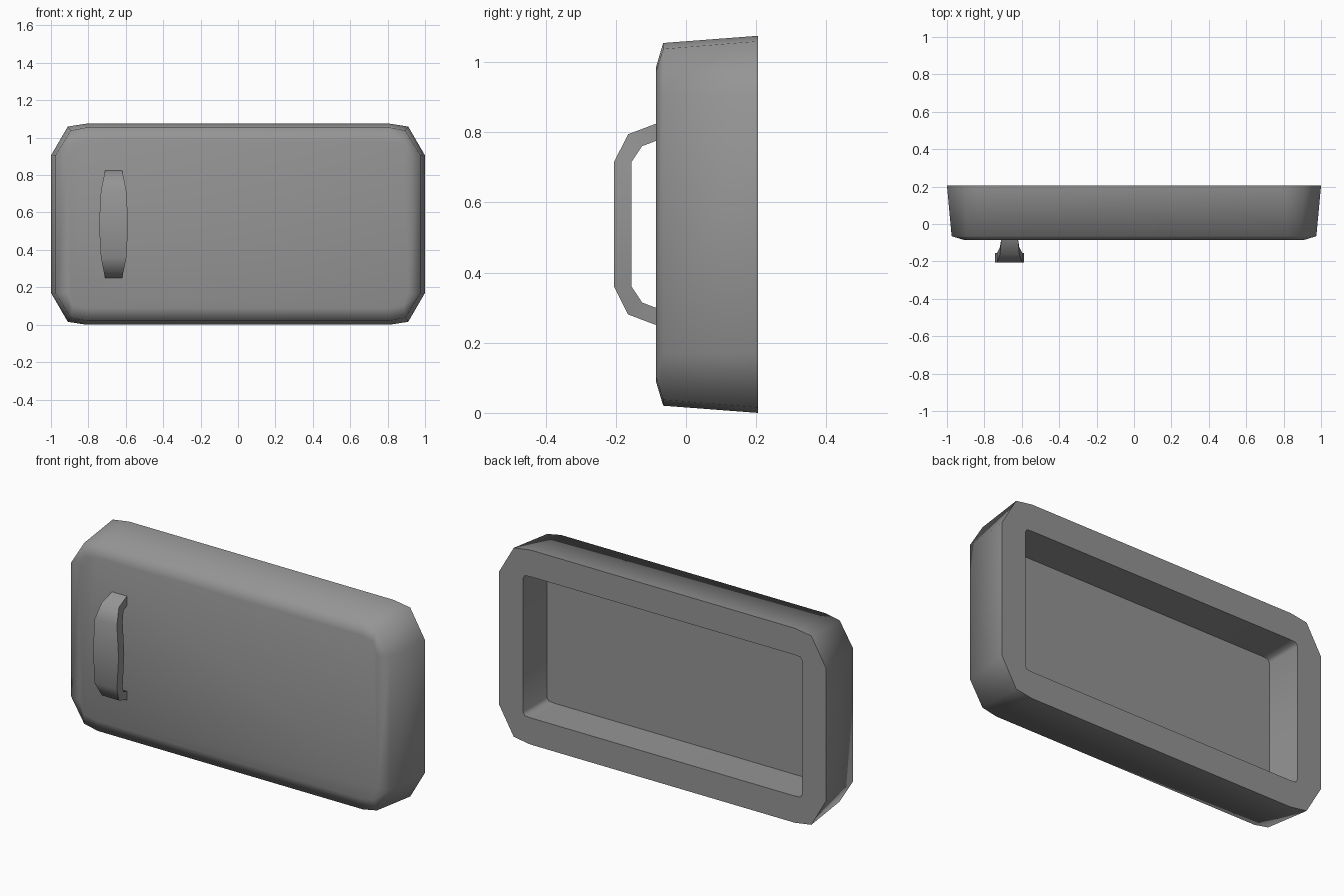
import bpy
import bmesh
import math

cube = bpy.data.objects.get("Cube")
if cube:
    bpy.data.objects.remove(cube, do_unlink=True)

MID_Z = 0.5375

grey = bpy.data.materials.new("plain grey")
grey.use_nodes = True
grey.diffuse_color = (0.3, 0.3, 0.3, 1)
grey.node_tree.nodes["Principled BSDF"].inputs["Base Color"].default_value = (0.3, 0.3, 0.3, 1)


def finish(bm, name):
    """Turn a bmesh into a shaded object."""
    bmesh.ops.recalc_face_normals(bm, faces=bm.faces)
    mesh = bpy.data.meshes.new(name)
    bm.to_mesh(mesh)
    bm.free()
    mesh.materials.append(grey)
    obj = bpy.data.objects.new(name, mesh)
    bpy.context.collection.objects.link(obj)
    bpy.ops.object.select_all(action="DESELECT")
    obj.select_set(True)
    bpy.context.view_layer.objects.active = obj
    bpy.ops.object.shade_smooth_by_angle(angle=math.radians(80))


def loft(bm, rings):
    """Bridge neighbouring rings and cap both ends."""
    loops = [[bm.verts.new(p) for p in ring] for ring in rings]
    for a, b in zip(loops, loops[1:]):
        for i in range(len(a)):
            j = (i + 1) % len(a)
            bm.faces.new((a[i], a[j], b[j], b[i]))
    bm.faces.new(loops[0])
    bm.faces.new(loops[-1])


def panel_ring(y, corner):
    """Mirror one corner (x, height from middle) into a full outline."""
    top = corner + [(-x, z) for x, z in reversed(corner)]
    outline = top + [(-x, -z) for x, z in top]
    return [(x, y, MID_Z + z) for x, z in outline]


# Door panel: rounded front, tapered sides, flat rim and recessed back
opening = [(0.853, 0.37), (0.842, 0.387), (0.80, 0.39)]
bm = bmesh.new()
loft(bm, [
    panel_ring(-0.085, [(0.91, 0.37), (0.885, 0.437), (0.81, 0.45)]),
    panel_ring(-0.065, [(0.975, 0.37), (0.895, 0.50), (0.81, 0.517)]),
    panel_ring(0.205, [(1.0, 0.367), (0.91, 0.522), (0.81, 0.5375)]),
    panel_ring(0.205, opening),
    panel_ring(-0.005, opening),
])
finish(bm, "door_panel")

# Handle: (outer y, outer z, inner y, inner z, half width), top half
half = [
    (-0.08, 0.289, -0.08, 0.240, 0.045),
    (-0.165, 0.257, -0.125, 0.223, 0.052),
    (-0.205, 0.178, -0.155, 0.178, 0.068),
]
middle = [(-0.205, 0, -0.155, 0, 0.078)]
lower = [(oy, -oz, iy, -iz, w) for oy, oz, iy, iz, w in reversed(half)]
HANDLE_X = -0.665
sections = []
for oy, oz, iy, iz, w in half + middle + lower:
    left, right = HANDLE_X + w, HANDLE_X - w
    sections.append([(right, oy, MID_Z + oz), (left, oy, MID_Z + oz),
                     (left, iy, MID_Z + iz), (right, iy, MID_Z + iz)])
bm = bmesh.new()
loft(bm, sections)
finish(bm, "handle")
